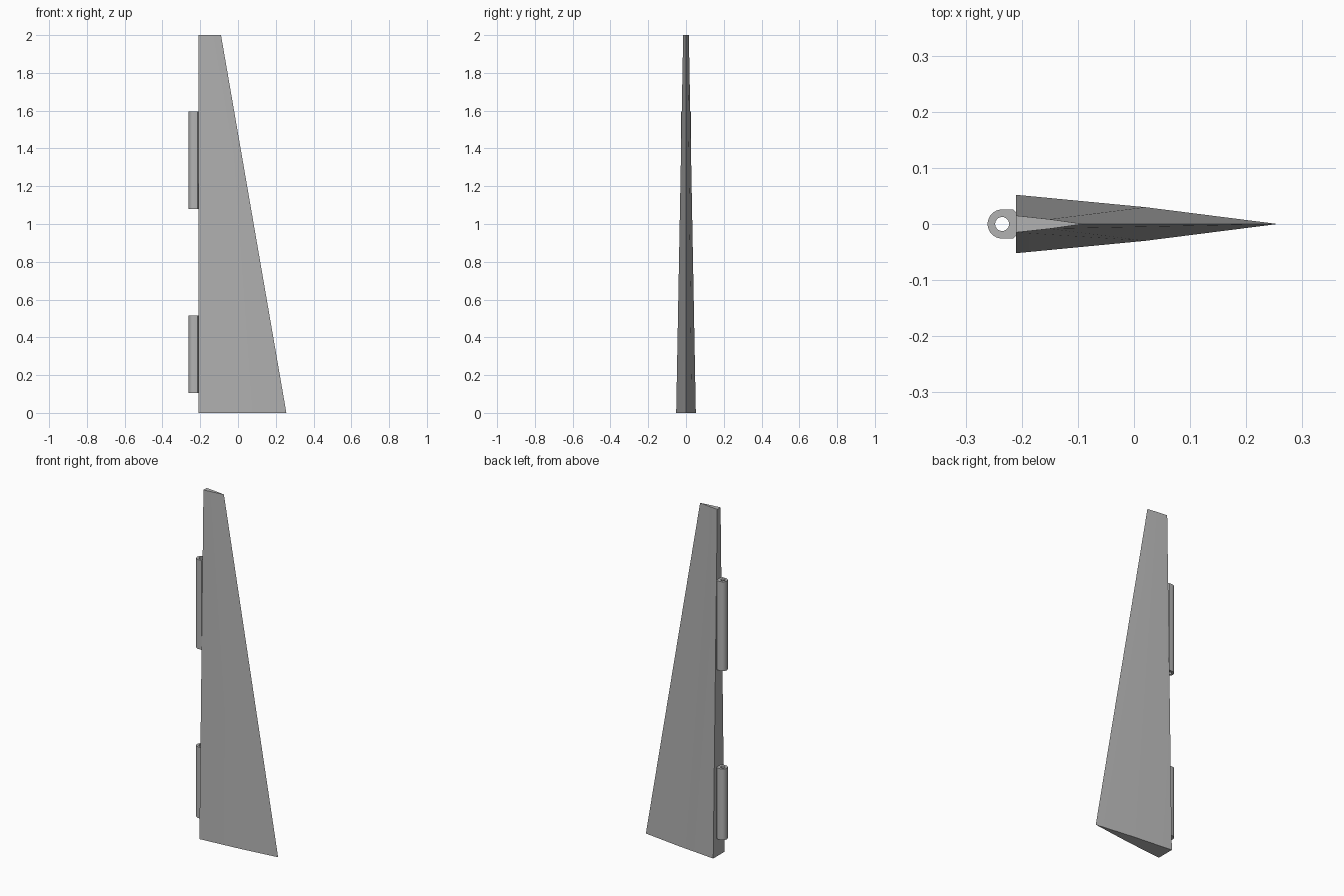
import bpy, bmesh, math

cube = bpy.data.objects.get("Cube")
if cube:
    bpy.data.objects.remove(cube, do_unlink=True)

GREY = (0.45, 0.45, 0.45, 1)
mat = bpy.data.materials.new("plain grey")
mat.use_nodes = True
mat.diffuse_color = GREY
mat.node_tree.nodes["Principled BSDF"].inputs["Base Color"].default_value = GREY


def finish(bm, name, angle):
    bmesh.ops.recalc_face_normals(bm, faces=bm.faces)
    mesh = bpy.data.meshes.new(name)
    bm.to_mesh(mesh)
    bm.free()
    obj = bpy.data.objects.new(name, mesh)
    bpy.context.collection.objects.link(obj)
    mesh.materials.append(mat)
    bpy.ops.object.select_all(action='DESELECT')
    obj.select_set(True)
    bpy.context.view_layer.objects.active = obj
    bpy.ops.object.shade_smooth_by_angle(angle=math.radians(angle))
    return obj


def section(bm, half, tip, z):
    """Ring of a wedge section: half outline mirrored across y, plus the thin edge."""
    pts = half + [(tip, 0)] + [(x, -y) for x, y in reversed(half)]
    return [bm.verts.new((x, y, z)) for x, y in pts]


def bridge(bm, a, b):
    for i in range(len(a)):
        j = (i + 1) % len(a)
        bm.faces.new((a[i], a[j], b[j], b[i]))


# Tapered blade lofted between its bottom and top sections
HINGE_X = -0.21
bm = bmesh.new()
low = section(bm, [(HINGE_X, 0.052), (0.02, 0.03)], 0.256, 0)
high = section(bm, [(HINGE_X, 0.015), (-0.15, 0.0085)], -0.09, 2)
bridge(bm, low, high)
bm.faces.new(low)
bm.faces.new(high)
finish(bm, "tapered_blade", 20)


# Hinge knuckles: rounded lugs with a bored pin hole
def knuckle(name, z0, z1, cx=-0.235, r=0.026, hole=0.0125, n=24):
    bm = bmesh.new()
    rings = []
    for z in (z0, z1):
        outer, inner = [], []
        for i in range(n):
            a = 2 * math.pi * (i + 0.5) / n
            c, s = math.cos(a), math.sin(a)
            inner.append(bm.verts.new((cx + hole * c, hole * s, z)))
            if c < 0:
                x, y = cx + r * c, r * s
            else:  # square side against the blade
                k = r / max(c, abs(s))
                x, y = cx + k * c, k * s
            outer.append(bm.verts.new((x, y, z)))
        rings.append((outer, inner))
    (o0, i0), (o1, i1) = rings
    for a, b in ((o0, o1), (i0, i1), (o0, i0), (o1, i1)):
        bridge(bm, a, b)
    return finish(bm, name, 40)


knuckle("lower_hinge_knuckle", 0.105, 0.515)
knuckle("upper_hinge_knuckle", 1.08, 1.595)
